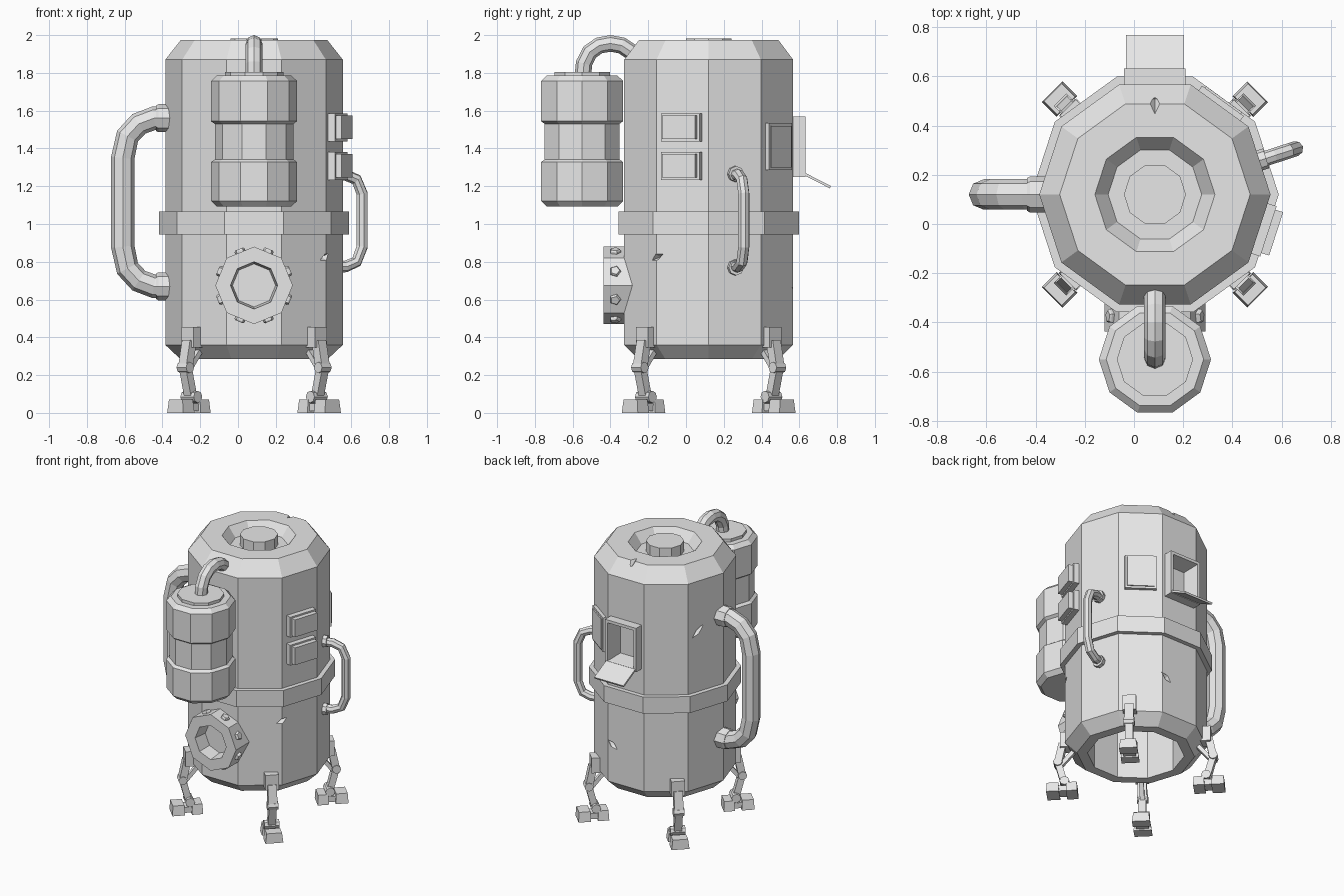
import bpy, bmesh, math
from math import pi, cos, sin, radians
from mathutils import Matrix, Vector

if "Cube" in bpy.data.objects:
    bpy.data.objects.remove(bpy.data.objects["Cube"])

GREY = (0.8, 0.8, 0.8, 1)
metal = bpy.data.materials.new("plain_grey")
metal.use_nodes = True
metal.diffuse_color = GREY
metal.node_tree.nodes["Principled BSDF"].inputs["Base Color"].default_value = GREY

CX, CY = 0.085, 0.12
TURN = Matrix.Rotation(pi / 2, 4, 'Y')    # lathe axis points outward


def T(x, y, z):
    return Matrix.Translation((x, y, z))


def frame(deg):
    """Local x points out from the body axis, z stays up."""
    return T(CX, CY, 0) @ Matrix.Rotation(radians(deg), 4, 'Z')


def add(name, bm, matrix=Matrix()):
    bmesh.ops.recalc_face_normals(bm, faces=bm.faces[:])
    bm.transform(matrix)
    mesh = bpy.data.meshes.new(name)
    bm.to_mesh(mesh)
    bm.free()
    mesh.materials.append(metal)
    obj = bpy.data.objects.new(name, mesh)
    bpy.context.collection.objects.link(obj)
    return obj


def lathe(name, profile, sides, matrix):
    bm = bmesh.new()
    rings = [[bm.verts.new((r * cos(2 * pi * i / sides), r * sin(2 * pi * i / sides), z))
              for i in range(sides)] for r, z in profile]
    for a, b in zip(rings, rings[1:]):
        for i in range(sides):
            j = (i + 1) % sides
            bm.faces.new((a[i], a[j], b[j], b[i]))
    bm.faces.new(rings[0])
    bm.faces.new(rings[-1])
    return add(name, bm, matrix)


def box_bm(size):
    bm = bmesh.new()
    bmesh.ops.create_cube(bm, size=1, matrix=Matrix.Diagonal((*size, 1)))
    return bm


def box(name, size, matrix):
    return add(name, box_bm(size), matrix)


def beam(name, base, p, q, width, thick):
    """Bar between two (radial, height) points."""
    dx, dz = q[0] - p[0], q[1] - p[1]
    mid = T((p[0] + q[0]) / 2, 0, (p[1] + q[1]) / 2)
    rot = Matrix.Rotation(-math.atan2(dz, dx), 4, 'Y')
    box(name, (math.hypot(dx, dz), width, thick), base @ mid @ rot)


def bake(obj, name):
    """Replace an object by its evaluated mesh."""
    dg = bpy.context.evaluated_depsgraph_get()
    mesh = bpy.data.meshes.new_from_object(obj.evaluated_get(dg))
    bpy.data.objects.remove(obj)
    new = bpy.data.objects.new(name, mesh)
    mesh.materials.clear()
    mesh.materials.append(metal)
    bpy.context.collection.objects.link(new)
    return new


def tube(name, path, radius, base):
    """Eight-sided pipe along (radial, height) points."""
    cu = bpy.data.curves.new(name, 'CURVE')
    cu.dimensions = '3D'
    cu.bevel_depth, cu.bevel_resolution, cu.use_fill_caps = radius, 2, True
    sp = cu.splines.new('POLY')
    sp.points.add(len(path) - 1)
    sp.use_smooth = False
    for pt, (r, z) in zip(sp.points, path):
        pt.co = (*(base @ Vector((r, 0, z))), 1)
    obj = bpy.data.objects.new(name + "_curve", cu)
    bpy.context.collection.objects.link(obj)
    bake(obj, name)


# Main body with hollow underside and recessed lid
body = lathe("body_shell", [(.32, .75), (.32, .285), (.39, .285), (.47, .36), (.47, 1.87),
             (.387, 1.975), (.244, 1.975), (.19, 1.905)], 10, T(CX, CY, 0))

# Dents and the dispenser cavity are cut from the body
bm = box_bm((.2, .23, .29))
bm.transform(frame(90) @ T(.42, 0, 1.41))
dents = [(90, .387, 1.975, (.06, .028, .04), 0), (-36, .47, .825, (.035, .06, .018), 25),
         (76, .46, .635, (.035, .06, .02), -35), (153, .448, 1.5, (.03, .075, .02), 40)]
for deg, r, z, size, tilt in dents:
    m = frame(deg) @ T(r, 0, z) @ Matrix.Rotation(radians(tilt), 4, 'X')
    bmesh.ops.create_uvsphere(bm, u_segments=4, v_segments=2, radius=1,
                              matrix=m @ Matrix.Diagonal((*size, 1)))
cutter = add("body_cutter", bm)
cutter.hide_render = True
mod = body.modifiers.new("cut", 'BOOLEAN')
mod.operation, mod.solver, mod.object = 'DIFFERENCE', 'EXACT', cutter
bake(body, "body")
bpy.data.objects.remove(cutter)

# Lid knob and waist band
lathe("lid_knob", [(.126, 1.89), (.126, 1.982)], 10, T(CX, CY, 0))
lathe("waist_band", [(.46, .945), (.503, .945), (.503, 1.065), (.46, 1.065)], 10, T(CX, CY, 0))

# Front tank, cap and hose
lathe("tank", [(.198, 1.093), (.228, 1.122), (.228, 1.328), (.208, 1.342), (.208, 1.53),
      (.228, 1.544), (.228, 1.757), (.198, 1.785), (.155, 1.785), (.155, 1.806)],
      10, T(CX, -.55, 0))
tube("tank_hose", [(.665, 1.79), (.66, 1.85), (.63, 1.91), (.58, 1.945), (.52, 1.956),
     (.46, 1.945), (.40, 1.905), (.37, 1.87)], .044, frame(270))

# Front port: octagonal ring with bolts on its rim
port = frame(270) @ T(0, 0, .675) @ TURN
lathe("port_ring", [(.205, .38), (.205, .557), (.125, .557), (.114, .455)], 8, port)
for k in range(8):
    spin = Matrix.Rotation(radians(22.5 + 45 * k), 4, 'Z')
    lathe("port_bolt", [(.03, .17), (.03, .2), (.024, .208)], 5, port @ spin @ T(0, 0, .495) @ TURN)

# Large side pipe with collars
side = frame(180)
tube("side_pipe", [(.44, 1.56), (.53, 1.56), (.61, 1.53), (.67, 1.465), (.695, 1.35),
     (.695, .88), (.67, .765), (.61, .70), (.53, .67), (.44, .67)], .062, side)
for z in (1.56, .67):
    lathe("pipe_collar", [(.074, .43), (.074, .507), (.066, .52)], 8, side @ T(0, 0, z) @ TURN)

# Grab handle on the other side
grip = frame(18)
tube("grab_handle", [(.43, 1.26), (.51, 1.26), (.57, 1.235), (.602, 1.16), (.602, .88),
     (.57, .80), (.51, .775), (.43, .775)], .031, grip)
for z in (1.265, .77):
    lathe("handle_collar", [(.042, .43), (.042, .475)], 8, grip @ T(0, 0, z) @ TURN)

# Two stacked side boxes and a back panel
for z in (1.512, 1.308):
    box("side_box_base", (.06, .215, .148), frame(342) @ T(.455, 0, z))
    box("side_box_cover", (.1, .185, .126), frame(342) @ T(.468, 0, z))
box("back_panel_base", (.04, .21, .25), frame(54) @ T(.45, 0, 1.41))
box("back_panel_cover", (.04, .18, .22), frame(54) @ T(.458, 0, 1.41))

# Dispenser: recessed frame with a drop-down flap
back = frame(90)
bm = box_bm((.19, .25, .32))
bm.normal_update()
front = max(bm.faces, key=lambda f: f.calc_center_median().x)
for thick, depth in ((.03, 0), (.025, -.12)):
    bmesh.ops.inset_region(bm, faces=[front], thickness=thick, depth=depth)
add("dispenser_frame", bm, back @ T(.417, 0, 1.41))
beam("dispenser_flap", back, (.50, 1.268), (.645, 1.195), .235, .014)

# Four jointed legs with split feet
for deg in (45, 135, 225, 315):
    f = frame(deg)
    box("leg_bracket", (.07, .09, .11), f @ T(.465, 0, .4))
    beam("leg_upper", f, (.485, .38), (.515, .235), .06, .05)
    beam("leg_lower", f, (.517, .25), (.475, .09), .052, .045)
    beam("leg_strut", f, (.41, .33), (.505, .215), .03, .028)
    for r, z, rad, half in ((.515, .24, .03, .036), (.47, .085, .032, .05)):
        lathe("leg_joint", [(rad, -half), (rad, half)], 8,
              f @ T(r, 0, z) @ Matrix.Rotation(pi / 2, 4, 'X'))
    box("foot_bridge", (.15, .085, .04), f @ T(.485, 0, .03))
    for r, length in ((.548, .085), (.422, .075)):
        bm = box_bm((length, .12, .07))
        for v in bm.verts:
            if v.co.z > 0:
                v.co.y *= .85
                v.co.x *= .9
        add("foot_pad", bm, f @ T(r, 0, .035))
